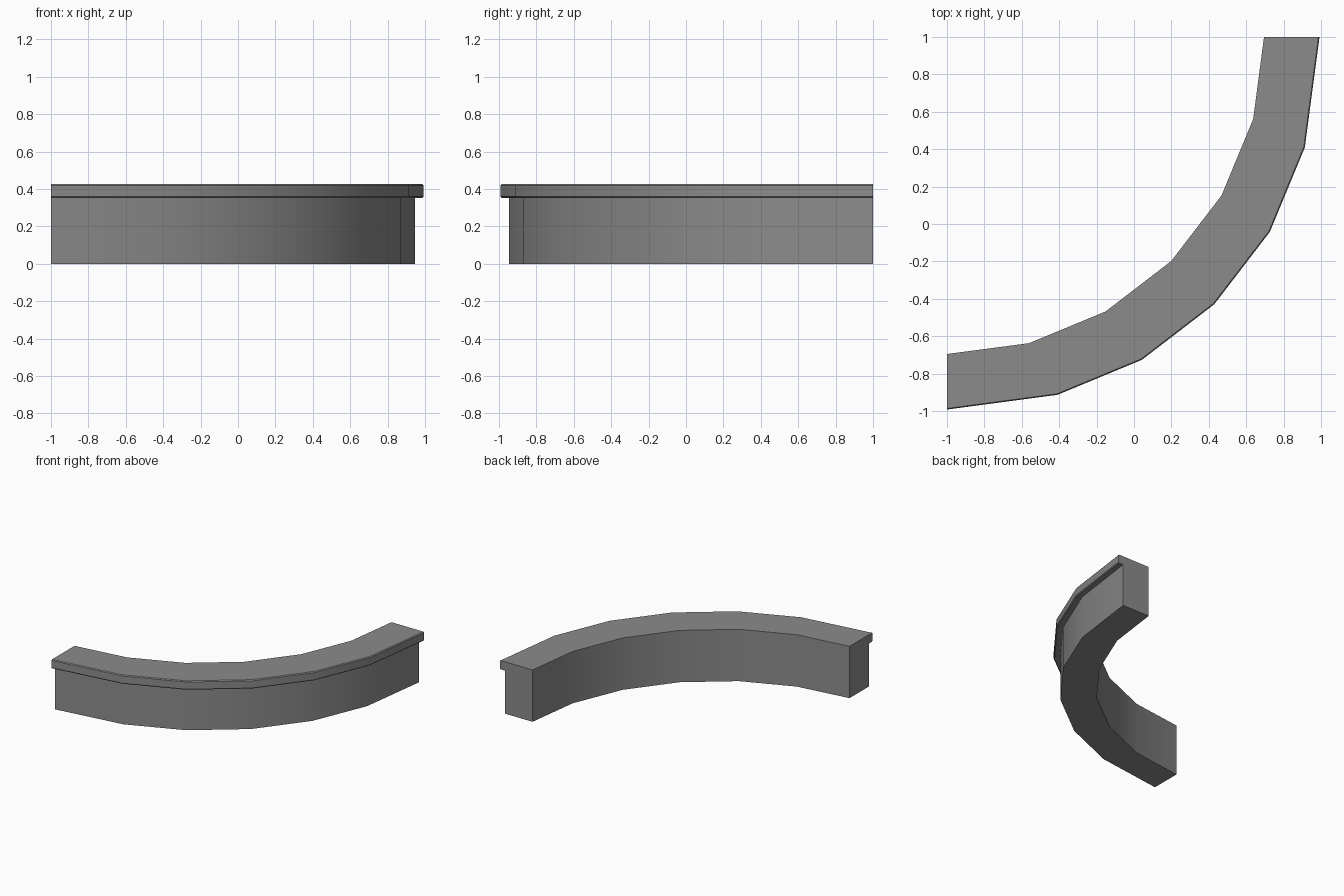
import bpy, bmesh, math
from mathutils import Vector

cube = bpy.data.objects.get("Cube")
if cube:
    bpy.data.objects.remove(cube, do_unlink=True)

STEPS = 6
grey = bpy.data.materials.new("stone_grey")
grey.use_nodes = True
colour = (0.26, 0.26, 0.26, 1)
grey.diffuse_color = colour
grey.node_tree.nodes["Principled BSDF"].inputs["Base Color"].default_value = colour


def arc_point(centre, radius, step):
    a = math.radians(90 * step / STEPS)
    return Vector((-centre + radius * math.sin(a), centre - radius * math.cos(a), 0))


# Inner and outer plan curves; the outer one is stretched to the square-cut ends
inner = [arc_point(1.0, 1.695, i) for i in range(STEPS + 1)]
outer = [arc_point(0.893, 1.87, i) for i in range(STEPS + 1)]
outer[0] = Vector((-1, -0.992, 0))
outer[-1] = Vector((0.992, 1, 0))

# Cross-section: (fraction of the way from inner to outer curve, height)
profile = [(0, 0), (0.845, 0), (0.845, 0.353), (0.98, 0.353), (1, 0.36),
           (1, 0.419), (0.98, 0.426), (0, 0.426)]

# Curved wall with an overhanging cap lip
bm = bmesh.new()
rings = []
for p, q in zip(inner, outer):
    rings.append([bm.verts.new(p.lerp(q, t) + Vector((0, 0, z))) for t, z in profile])
n = len(profile)
for a, b in zip(rings, rings[1:]):
    for i in range(n):
        j = (i + 1) % n
        bm.faces.new((a[i], a[j], b[j], b[i]))
bm.faces.new(rings[0])
bm.faces.new(rings[-1][::-1])
bmesh.ops.recalc_face_normals(bm, faces=bm.faces)
mesh = bpy.data.meshes.new("curved_wall")
bm.to_mesh(mesh)
bm.free()
mesh.materials.append(grey)

wall = bpy.data.objects.new("curved_wall", mesh)
bpy.context.collection.objects.link(wall)
bpy.ops.object.select_all(action='DESELECT')
wall.select_set(True)
bpy.context.view_layer.objects.active = wall
bpy.ops.object.shade_smooth_by_angle(angle=math.radians(30))
